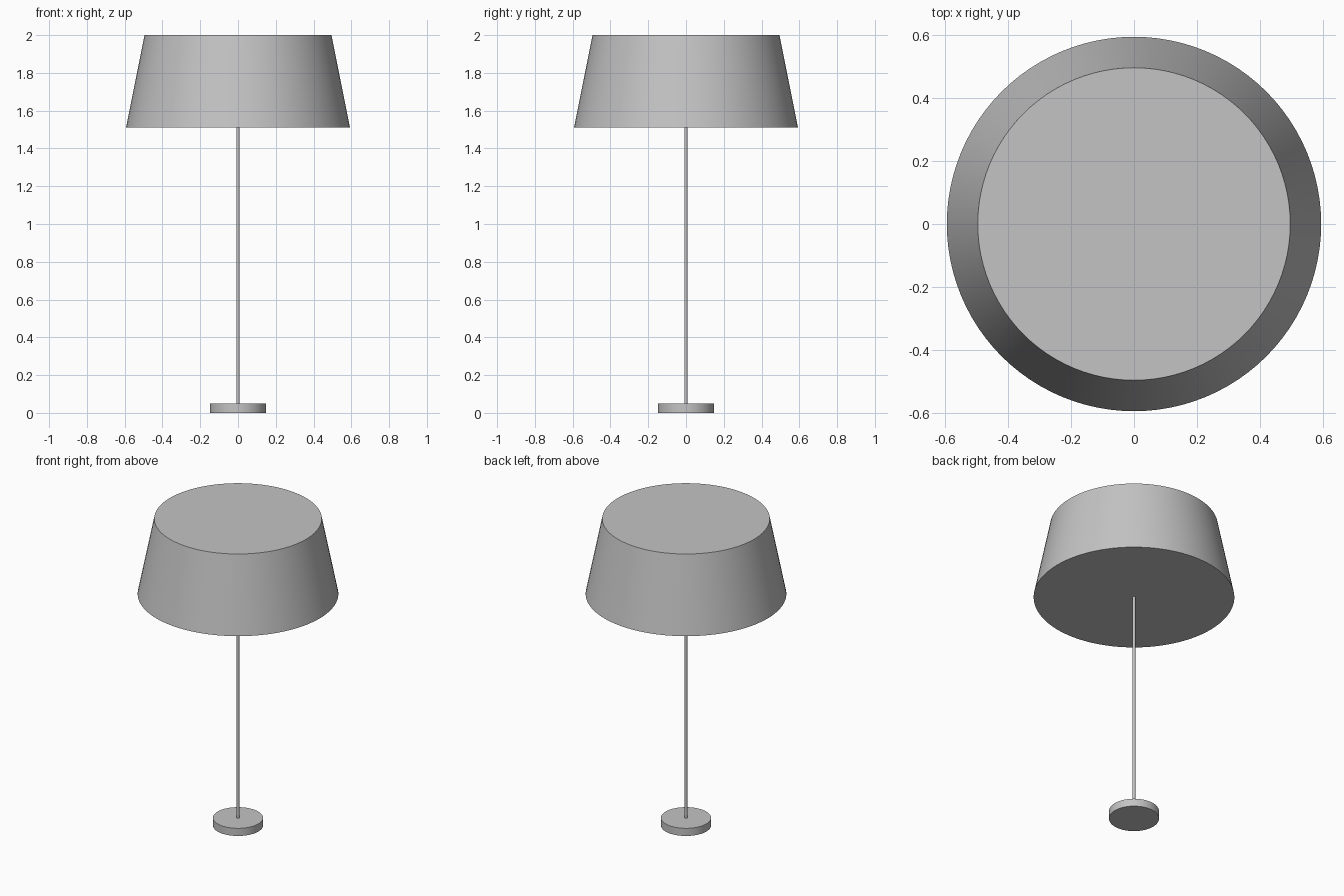
import bpy
import math

cube = bpy.data.objects.get("Cube")
if cube:
    bpy.data.objects.remove(cube, do_unlink=True)

# One plain grey for the whole lamp
grey = bpy.data.materials.new("light_grey")
grey.use_nodes = True
colour = (0.55, 0.55, 0.55, 1)
grey.diffuse_color = colour
grey.node_tree.nodes["Principled BSDF"].inputs["Base Color"].default_value = colour


def frustum(name, bottom_radius, top_radius, z0, z1, sides):
    """Closed round part standing between two heights."""
    bpy.ops.mesh.primitive_cone_add(
        vertices=sides, radius1=bottom_radius, radius2=top_radius,
        depth=z1 - z0, location=(0, 0, (z0 + z1) / 2))
    part = bpy.context.object
    part.name = name
    part.data.materials.append(grey)
    bpy.ops.object.shade_smooth_by_angle(angle=math.radians(30))
    return part


# Round foot, thin pole and closed tapered shade
frustum("base", 0.148, 0.148, 0, 0.05, 64)
frustum("pole", 0.008, 0.008, 0.05, 1.51, 32)
frustum("lampshade", 0.593, 0.495, 1.51, 2, 96)
